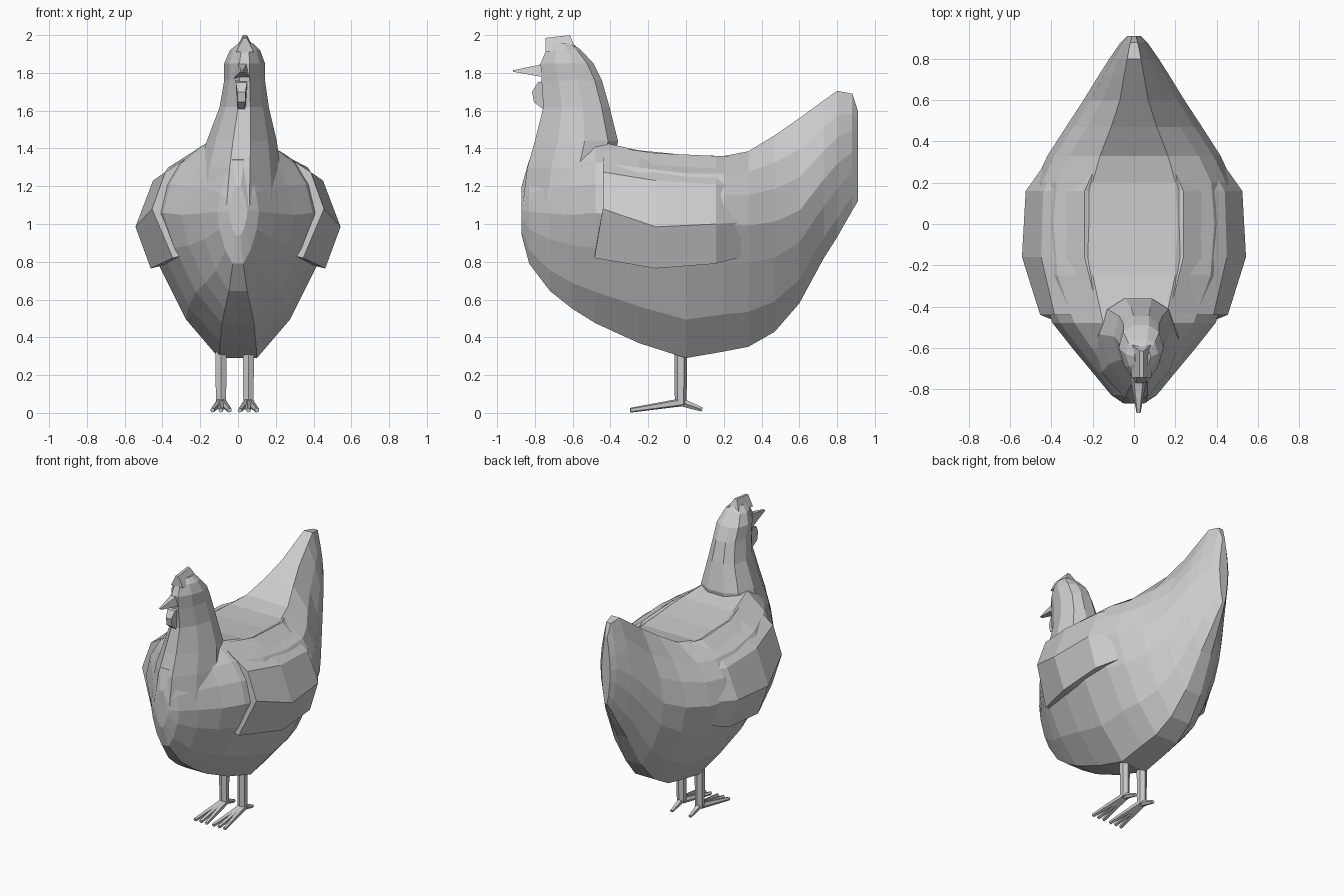
import bpy, bmesh, math
from mathutils import Vector

if "Cube" in bpy.data.objects:
    bpy.data.objects.remove(bpy.data.objects["Cube"])


def finish(name, bm):
    bmesh.ops.recalc_face_normals(bm, faces=bm.faces)
    me = bpy.data.meshes.new(name)
    bm.to_mesh(me)
    bm.free()
    ob = bpy.data.objects.new(name, me)
    bpy.context.collection.objects.link(ob)
    return ob


def loft(name, rings, closed=True):
    bm = bmesh.new()
    vs = [[bm.verts.new(p) for p in r] for r in rings]
    n = len(vs[0])
    for a, b in zip(vs, vs[1:]):
        for i in range(n if closed else n - 1):
            j = (i + 1) % n
            bm.faces.new((a[i], a[j], b[j], b[i]))
    if closed:
        bm.faces.new(vs[0])
        bm.faces.new(vs[-1])
    return finish(name, bm)


def taper(name, a, b, ra, rb, sides=5):
    a, b = Vector(a), Vector(b)
    rot = (b - a).to_track_quat('Z', 'Y')
    def ring(c, r):
        return [c + rot @ Vector((r * math.cos(t), r * math.sin(t), 0))
                for t in (2 * math.pi * (i + 0.5) / sides for i in range(sides))]
    return loft(name, [ring(a, ra), ring(b, rb)])


# Body and tail: half sections along y, blended from plump (k=0) to tall (k=1)
PLUMP = [(.2, 0), (.55, .19), (.83, .45), (1, .65), (.93, .8), (.78, .91), (.42, 1)]
TALL = [(.25, 0), (.6, .13), (.9, .33), (1, .5), (.86, .68), (.62, .83), (.28, 1)]
# y, bottom, top, half width, k
STATIONS = [
    (-.87, .94, 1.2, .05, 1), (-.83, .79, 1.34, .11, 1), (-.72, .645, 1.42, .20, .8),
    (-.60, .55, 1.44, .30, .6), (-.48, .475, 1.44, .395, .3), (-.25, .37, 1.39, .475, 0),
    (0, .29, 1.365, .50, 0), (.2, .325, 1.36, .48, 0), (.33, .35, 1.385, .42, .2),
    (.47, .43, 1.47, .33, .6), (.60, .58, 1.56, .245, 1), (.73, .82, 1.655, .165, 1),
    (.80, .93, 1.705, .12, 1), (.88, 1.07, 1.69, .065, 1), (.91, 1.12, 1.6, .035, 1)]
rings = []
for y, zb, zt, w, k in STATIONS:
    half = [((p[0] + (q[0] - p[0]) * k) * w, y, zb + (zt - zb) * (p[1] + (q[1] - p[1]) * k))
            for p, q in zip(PLUMP, TALL)]
    rings.append(half + [(-x, y, z) for x, y, z in reversed(half)])
loft("body_and_tail", rings)

# Neck and head: z, front y, back y, half width, centre x
NECK = [(1.1, -.865, -.40, .24, 0), (1.3, -.84, -.385, .215, .01), (1.44, -.80, -.36, .185, .02),
        (1.62, -.755, -.405, .13, .033), (1.76, -.765, -.445, .108, .035),
        (1.85, -.77, -.49, .108, .035), (1.92, -.74, -.555, .08, .037), (1.955, -.71, -.60, .04, .04)]
OUT = [(.25, 0), (.75, .28), (1, .6), (.8, .88), (.35, 1)]
rings = []
for z, f, b, w, cx in NECK:
    half = [(w * u, f + (b - f) * v) for u, v in OUT]
    rings.append([(cx + x, y, z) for x, y in half] + [(cx - x, y, z) for x, y in reversed(half)])
loft("neck_and_head", rings)


def slab(name, outline, cx, half):
    # thin plate from a (y, z, width factor) outline
    return loft(name, [[(cx + s * half * w, y, z) for y, z, w in outline] for s in (-1, 1)])


# Comb, wattle and beak
slab("comb", [(-.745, 1.91, 1.2), (-.745, 1.985, .25), (-.615, 2.0, .25), (-.585, 1.93, 1.2)], .037, .04)
slab("wattle", [(-.74, 1.76, 1), (-.785, 1.75, 1), (-.815, 1.70, .7), (-.805, 1.645, .7),
                (-.76, 1.61, .6), (-.72, 1.61, .8)], .018, .03)
loft("beak", [[(.022 + x * w, y, z0 + x2 * h) for x, x2 in ((-1, -1), (1, -1), (.6, 1), (-.6, 1))]
              for y, z0, w, h in ((-.72, 1.815, .045, .045), (-.79, 1.812, .032, .028),
                                  (-.915, 1.81, .01, .004))])

# Wings: rows of (x, z) from shoulder to lower edge
WING = [
    (-.44, [(.17, 1.415), (.385, 1.275), (.455, 1.08), (.345, .82)]),
    (-.16, [(.24, 1.375), (.45, 1.23), (.543, .985), (.462, .765)]),
    (.16, [(.24, 1.36), (.44, 1.21), (.525, 1.0), (.46, .79)]),
    (.42, [(.12, 1.36), (.28, 1.2), (.34, 1.02), (.3, .86)])]
for side, s in (("right", 1), ("left", -1)):
    outer = [[Vector((s * x, y - (.045 if i == 3 and y < -.4 else 0), z))
              for i, (x, z) in enumerate(row)] for y, row in WING]
    inner = [[p - Vector((s * .06, 0, -.015 if i == 3 else .02)) for i, p in enumerate(r)] for r in outer]
    loft(side + "_wing", [o + n[::-1] for o, n in zip(outer, inner)])

# Legs with three front toes and one back toe
for side, x in (("right", .055), ("left", -.09)):
    taper(side + "_leg", (x, -.028, .45), (x, -.028, .045), .036, .031, 6)
    for i, dx in enumerate((-.045, 0, .045)):
        taper(f"{side}_front_toe_{i + 1}", (x + dx * .2, -.03, .055), (x + dx, -.295, .014), .022, .013)
    taper(side + "_back_toe", (x, -.02, .055), (x, .085, .018), .022, .012)
